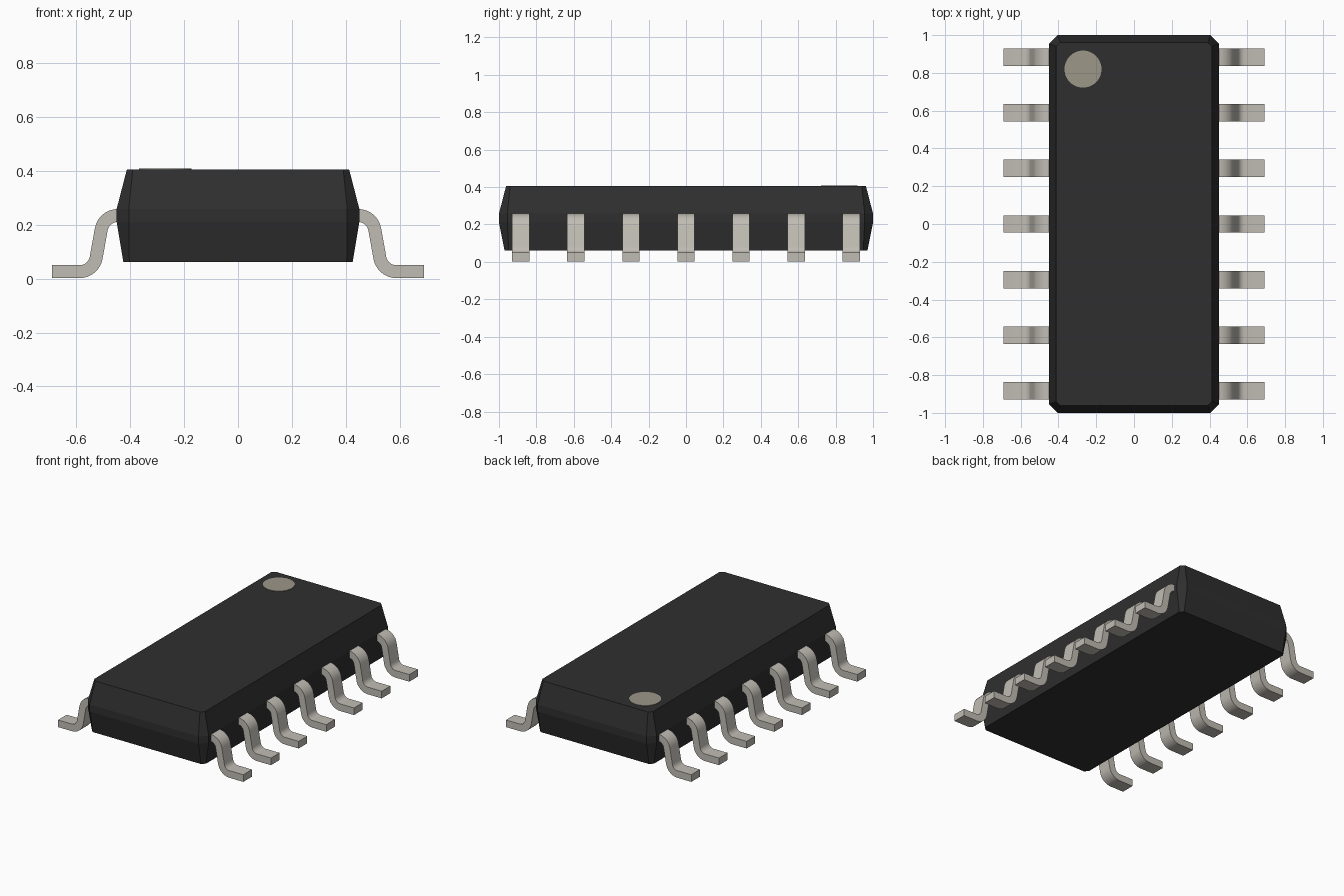
import bpy
import bmesh
from math import radians, cos, sin

cube = bpy.data.objects.get("Cube")
if cube:
    bpy.data.objects.remove(cube, do_unlink=True)


def material(name, rgb):
    mat = bpy.data.materials.new(name)
    mat.use_nodes = True
    mat.diffuse_color = (*rgb, 1)
    bsdf = mat.node_tree.nodes["Principled BSDF"]
    bsdf.inputs["Base Color"].default_value = (*rgb, 1)
    return mat


def make_object(name, bm, mat):
    bmesh.ops.recalc_face_normals(bm, faces=bm.faces)
    mesh = bpy.data.meshes.new(name)
    bm.to_mesh(mesh)
    bm.free()
    mesh.materials.append(mat)
    obj = bpy.data.objects.new(name, mesh)
    bpy.context.collection.objects.link(obj)
    return obj


def loft(rings):
    """Solid through a list of matching closed rings of points."""
    bm = bmesh.new()
    loops = [[bm.verts.new(p) for p in ring] for ring in rings]
    n = len(loops[0])
    for low, high in zip(loops, loops[1:]):
        for i in range(n):
            j = (i + 1) % n
            bm.faces.new((low[i], low[j], high[j], high[i]))
    bm.faces.new(loops[0][::-1])
    bm.faces.new(loops[-1])
    return bm


def chamfered_ring(hx, hy, cut, z):
    return [(hx, cut - hy, z), (hx, hy - cut, z), (hx - cut, hy, z), (cut - hx, hy, z),
            (-hx, hy - cut, z), (-hx, cut - hy, z), (cut - hx, -hy, z), (hx - cut, -hy, z)]


def arc(cx, cz, r, start, end, steps=8):
    angles = [radians(start + (end - start) * i / steps) for i in range(steps + 1)]
    return [(cx + r * cos(a), cz + r * sin(a)) for a in angles]


black = material("black plastic", (0.028, 0.028, 0.028))
metal = material("tin metal", (0.53, 0.505, 0.455))
beige = material("beige marking", (0.34, 0.31, 0.25))

# Body: tapered above and below a narrow upright band
TOP = 0.405
body = loft([chamfered_ring(0.425, 0.97, 0.022, 0.061),
             chamfered_ring(0.45, 1.0, 0.045, 0.21),
             chamfered_ring(0.45, 1.0, 0.045, 0.258),
             chamfered_ring(0.412, 0.962, 0.022, TOP)])
make_object("body", body, black)

# Round marker for the first lead
bm = bmesh.new()
bmesh.ops.create_cone(bm, cap_ends=True, segments=48, radius1=0.098, radius2=0.098, depth=0.004)
marker = make_object("first_lead_marker", bm, beige)
marker.location = (-0.27, 0.82, TOP + 0.001)

# Leads: bent strip profile, extruded across its width
WIDE, TIGHT, SLANT = 0.086, 0.038, 10
SHOULDER, ANKLE = (0.446, 0.172), (0.587, 0.088)
outline = ([(0.41, SHOULDER[1] + WIDE)]
           + arc(*SHOULDER, WIDE, 90, SLANT)
           + arc(*ANKLE, TIGHT, 180 + SLANT, 270)
           + [(0.69, ANKLE[1] - TIGHT), (0.69, ANKLE[1] - WIDE)]
           + arc(*ANKLE, WIDE, 270, 180 + SLANT)
           + arc(*SHOULDER, TIGHT, SLANT, 90)
           + [(0.41, SHOULDER[1] + TIGHT)])

for side, label in ((1, "left"), (-1, "right")):
    for i in range(7):
        y = (i - 3) * 0.2945
        strip = loft([[(side * x, y + dy, z) for x, z in outline] for dy in (-0.046, 0.046)])
        lead = make_object(f"{label}_lead_{i + 1}", strip, metal)
        bpy.ops.object.select_all(action="DESELECT")
        lead.select_set(True)
        bpy.context.view_layer.objects.active = lead
        bpy.ops.object.shade_smooth_by_angle(angle=radians(30))
